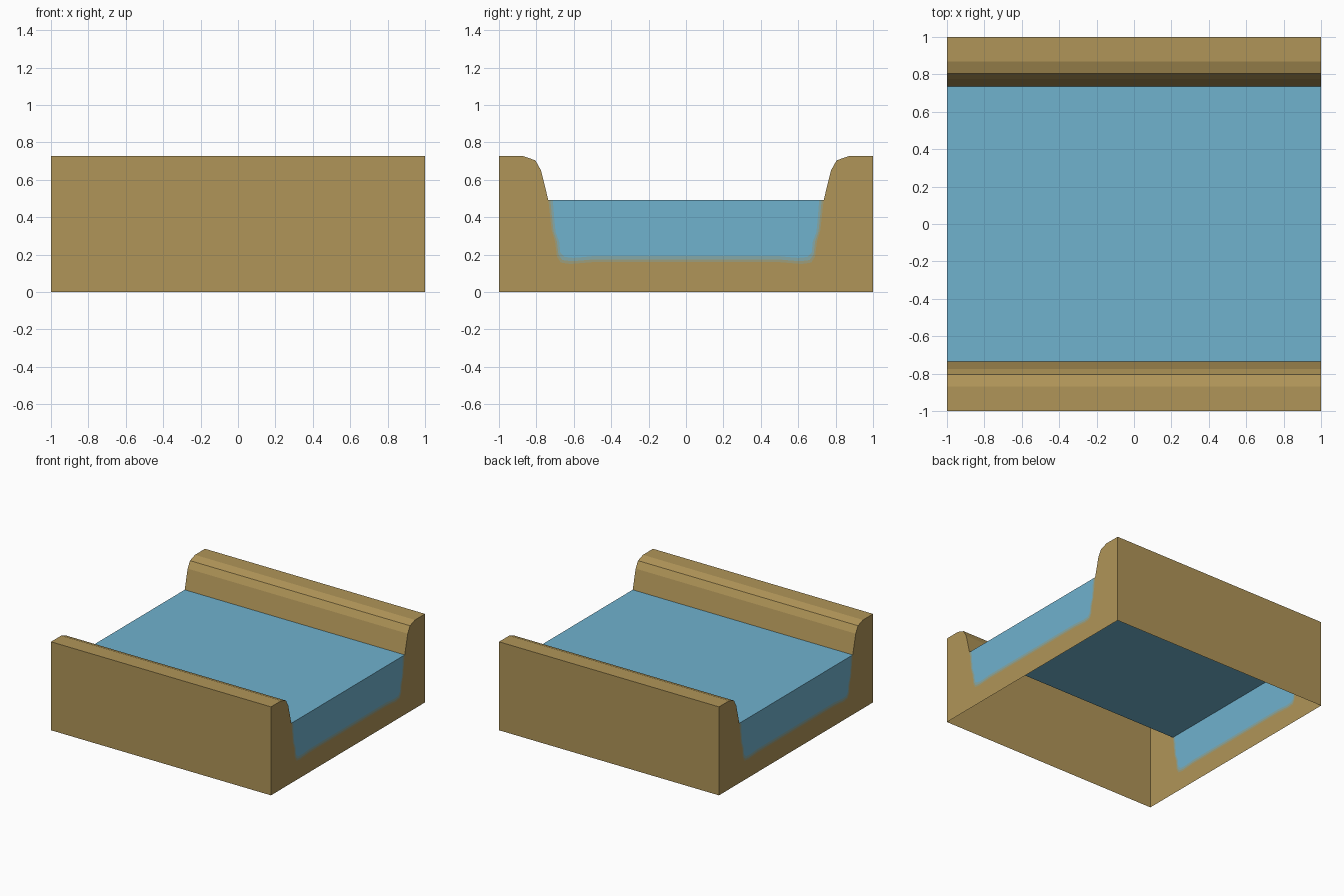
import bpy, bmesh
from mathutils import Vector

if "Cube" in bpy.data.objects:
    bpy.data.objects.remove(bpy.data.objects["Cube"])


def srgb(r, g, b):
    f = lambda c: c / 12.92 if c <= 0.04045 else ((c + 0.055) / 1.055) ** 2.4
    return tuple(f(c / 255) for c in (r, g, b)) + (1.0,)


def mix(a, b, t):
    return tuple(p + (q - p) * t for p, q in zip(a, b))


def material(name, rgb):
    m = bpy.data.materials.new(name)
    m.diffuse_color = srgb(*rgb)
    m.use_nodes = True
    m.node_tree.nodes["Principled BSDF"].inputs["Base Color"].default_value = m.diffuse_color
    return m


SAND, WATER = (176, 149, 88), (112, 178, 206)
mats = [material("sand", SAND),
        material("wet sand", mix(SAND, WATER, 0.3)),
        material("shallow water", mix(SAND, WATER, 0.68)),
        material("water", WATER)]

# Half profiles (y, z), mirrored across y = 0
bank = [(1, 0), (1, .727), (.87, .727), (.805, .704), (.775, .65), (.736, .491)]
shore = [(.736, .491), (.727, .41), (.718, .33), (.70, .27), (.69, .19),
         (.67, .158), (.62, .15), (.57, .154), (.50, .16)]
deep = [(.712, .491), (.705, .40), (.697, .32), (.678, .27), (.672, .21),
        (.65, .188), (.60, .183), (.55, .187), (.50, .192)]


def full(half):
    """Half contour plus its mirror image, running from +y to -y."""
    return half + [(-y, z) for y, z in reversed(half)]


def part(name, faces):
    """faces: list of (points, outward direction, material index)."""
    bm = bmesh.new()
    for pts, out, mi in faces:
        f = bm.faces.new([bm.verts.new(p) for p in pts])
        f.normal_update()
        if f.normal.dot(Vector(out)) < 0:
            f.normal_flip()
        f.material_index = mi
    bmesh.ops.remove_doubles(bm, verts=bm.verts, dist=1e-5)
    me = bpy.data.meshes.new(name)
    bm.to_mesh(me)
    bm.free()
    for m in mats:
        me.materials.append(m)
    ob = bpy.data.objects.new(name, me)
    bpy.context.collection.objects.link(ob)


# Banks: outer wall, top and inner slope swept along x (underside is open)
for s, name in ((1, "back_bank"), (-1, "front_bank")):
    faces = []
    for (y0, z0), (y1, z1) in zip(bank, bank[1:]):
        pts = [(-1, s * y0, z0), (1, s * y0, z0), (1, s * y1, z1), (-1, s * y1, z1)]
        out = (0, s * (z1 - z0), abs(y1 - y0))
        faces.append((pts, out, 0))
    part(name, faces)

# Water sheet
W, H = bank[-1]
part("water_surface", [([(-1, -W, H), (1, -W, H), (1, W, H), (-1, W, H)], (0, 0, 1), 3)])

# Cut ends: sand section, two blended shore bands, and the water section
middle = [mix(a, b, .45) for a, b in zip(shore, deep)]
rings = [full(shore), full(middle), full(deep)]
for x, name in ((1, "right_end"), (-1, "left_end")):
    out = (x, 0, 0)
    at = lambda pts: [(x, y, z) for y, z in pts]
    left = [(-y, z) for y, z in bank]
    faces = [(at(bank + rings[0][1:-1] + left[::-1]), out, 0),
             (at(rings[2]), out, 3)]
    for k in (0, 1):
        a, b = rings[k], rings[k + 1]
        for i in range(len(a) - 1):
            faces.append((at([a[i], a[i + 1], b[i + 1], b[i]]), out, k + 1))
    part(name, faces)
